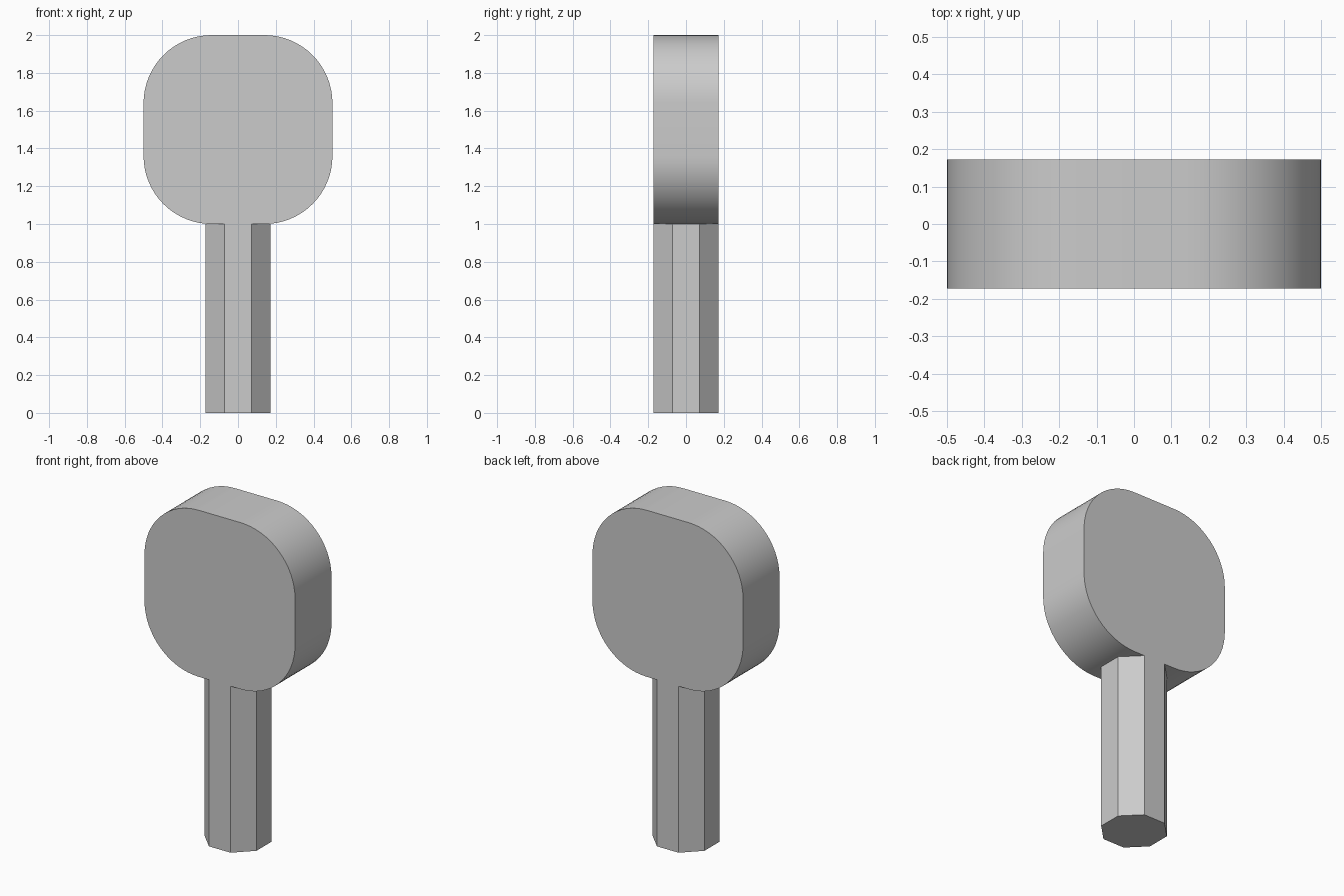
import bpy, bmesh, math
from mathutils import Matrix

cube = bpy.data.objects.get("Cube")
if cube:
    bpy.data.objects.remove(cube, do_unlink=True)

HALF_DEPTH = 0.173   # shared by head and handle, so their faces are flush
CORNER = 0.36

grey = bpy.data.materials.new("light grey")
grey.use_nodes = True
grey.diffuse_color = (0.6, 0.6, 0.6, 1)
grey.node_tree.nodes["Principled BSDF"].inputs["Base Color"].default_value = grey.diffuse_color


def add_object(name, bm):
    mesh = bpy.data.meshes.new(name)
    bm.to_mesh(mesh)
    bm.free()
    mesh.materials.append(grey)
    obj = bpy.data.objects.new(name, mesh)
    bpy.context.collection.objects.link(obj)
    return obj


# Handle: eight-sided post with flat sides facing the axes
bm = bmesh.new()
radius = HALF_DEPTH / math.cos(math.pi / 8)
placement = Matrix.Translation((0, 0, 0.5)) @ Matrix.Rotation(math.pi / 8, 4, "Z")
bmesh.ops.create_cone(bm, cap_ends=True, segments=8, radius1=radius, radius2=radius,
                      depth=1, matrix=placement)
add_object("handle", bm)

# Head: square slab with its four front-to-back edges rounded
bm = bmesh.new()
bmesh.ops.create_cube(bm, size=1, matrix=Matrix.Translation((0, 0, 1.5))
                      @ Matrix.Diagonal((1, 2 * HALF_DEPTH, 1, 1)))
depth_edges = [e for e in bm.edges if abs(e.verts[0].co.y - e.verts[1].co.y) > 0.1]
bmesh.ops.bevel(bm, geom=depth_edges, offset=CORNER, offset_type="OFFSET",
                segments=16, profile=0.5, affect="EDGES")
head = add_object("head", bm)

# Smooth rim, sharp front and back outlines
bpy.ops.object.select_all(action="DESELECT")
head.select_set(True)
bpy.context.view_layer.objects.active = head
bpy.ops.object.shade_smooth_by_angle(angle=math.radians(30))
